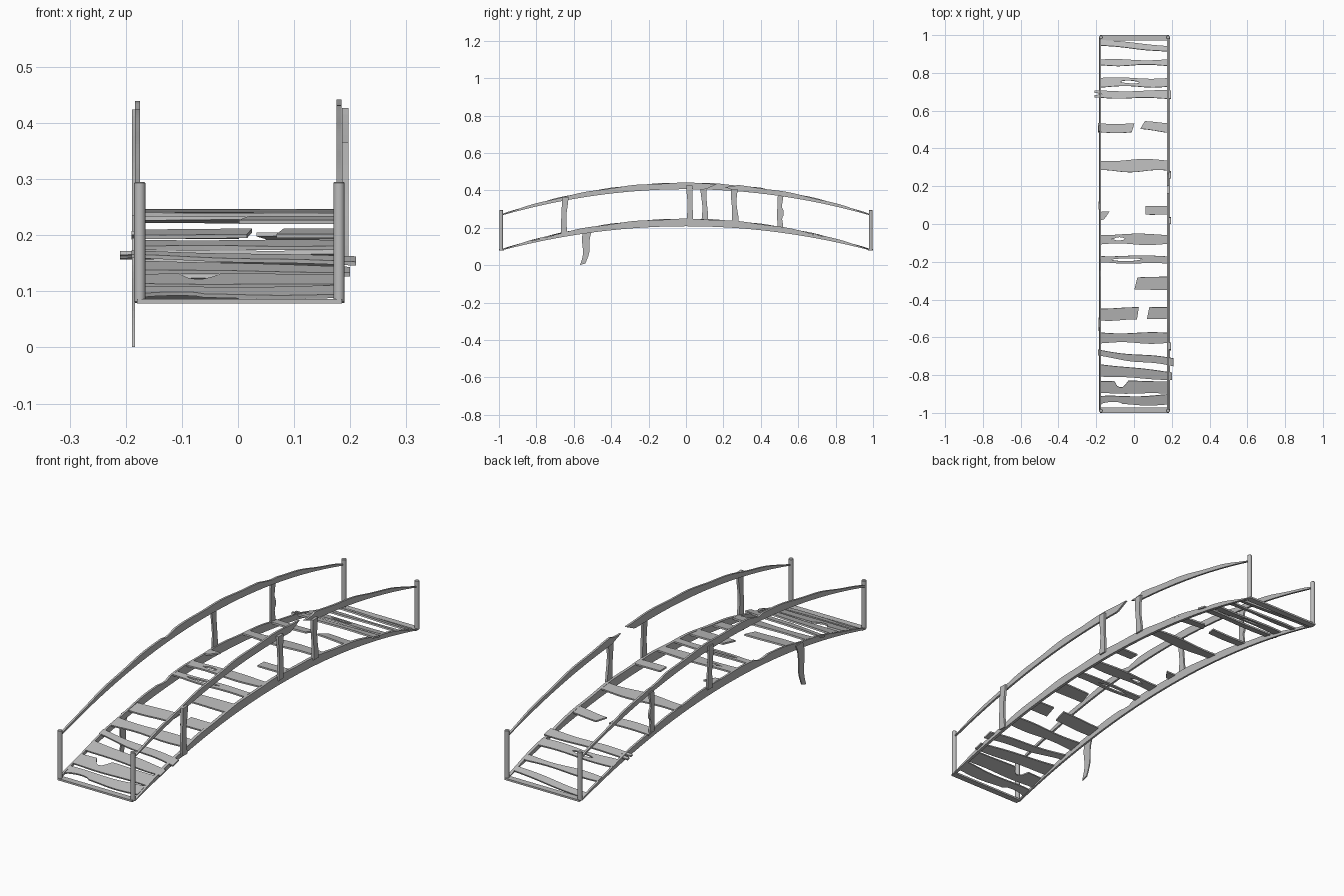
import bpy, bmesh, math
from mathutils import Vector

cube = bpy.data.objects.get("Cube")
if cube:
    bpy.data.objects.remove(cube, do_unlink=True)

# One weathered grey for everything
grey = bpy.data.materials.new("weathered_grey")
grey.use_nodes = True
COLOR = (0.5, 0.5, 0.5, 1)
grey.diffuse_color = COLOR
grey.node_tree.nodes["Principled BSDF"].inputs["Base Color"].default_value = COLOR

END = 0.985


def arch(y, foot, rise):
    return foot + rise * (1 - (y / END) ** 2)


def deck(y):
    return arch(y, 0.085, 0.162)


def handrail(y):
    return arch(y, 0.272, 0.168)


def bump(t, centre, half):
    """Rounded bump, 1 in the centre and 0 beyond the half width."""
    d = abs(t - centre) / half
    return math.sqrt(1 - d * d) if d < 1 else 0.0


def lerp(a, b, f):
    return a + (b - a) * f


def board(name, start, end, edges, place, thick, steps=24, hole=None):
    """Thin board: edges(t) gives both long edges, place(t, v) puts them in space.
    hole = (centre, half length, half share of the width)."""
    bm = bmesh.new()
    rows = []
    for i in range(steps + 1):
        t = lerp(start, end, i / steps)
        lo, hi = edges(t)
        mid, gap = (lo + hi) / 2, 0
        if hole:
            gap = (hi - lo) * hole[2] * bump(t, hole[0], hole[1])
        rows.append([bm.verts.new(place(t, v)) for v in (lo, mid - gap, mid + gap, hi)])
    for a, b in zip(rows, rows[1:]):
        for k in (0, 2):
            bm.faces.new((a[k], b[k], b[k + 1], a[k + 1]))
    bmesh.ops.remove_doubles(bm, verts=bm.verts, dist=0.0004)
    mesh = bpy.data.meshes.new(name)
    bm.to_mesh(mesh)
    bm.free()
    obj = bpy.data.objects.new(name, mesh)
    bpy.context.collection.objects.link(obj)
    mesh.materials.append(grey)
    solid = obj.modifiers.new("thickness", "SOLIDIFY")
    solid.thickness, solid.offset = thick, 0


def plank(name, left, right, x0=-0.18, x1=0.18, wave=0.004, tear0=0, tear1=0,
          notch=None, hole=None, sag=0):
    """Deck plank; left and right are its (front, back) y at both ends.
    notch = (x, half length, depth), positive from the back, negative from the front."""
    middle = (sum(left) + sum(right)) / 4
    slope = (deck(middle + 0.01) - deck(middle - 0.01)) / 0.02
    phase = middle * 37

    def edges(x):
        f = (x - x0) / (x1 - x0)
        lo, hi = lerp(left[0], right[0], f), lerp(left[1], right[1], f)
        lo += wave * math.sin(x * 21 + phase)
        hi += wave * math.sin(x * 17 + phase * 1.7)
        if notch:
            cut = notch[2] * bump(x, notch[0], notch[1])
            lo, hi = lo - min(cut, 0), hi - max(cut, 0)
        return lo, hi

    def place(x, y):
        f = (x - x0) / (x1 - x0)
        shift = (y - middle) * lerp(tear0, tear1, f)
        return Vector((x + shift, y, deck(middle) + slope * (y - middle) - 0.0035 - sag))

    board(name, x0, x1, edges, place, 0.007, hole=hole)


def beam(name, x, y0, y1, top, depth, thick, nicks=(), torn0=False, torn1=False):
    """Curved side beam that thins towards the ends; nicks = (y, half length, depth)."""
    def edges(y):
        hi = top(y)
        lo = hi - 0.006 - depth * (1 - (y / END) ** 2)
        hi += 0.002 * math.sin(y * 23 + x * 9)
        for c, half, cut in nicks:
            hi -= cut * bump(y, c, half)
        if torn0:
            lo = lerp(hi, lo, min(1, (y - y0) / 0.06))
        if torn1:
            lo = lerp(hi, lo, min(1, (y1 - y) / 0.06))
        return lo, hi

    board(name, y0, y1, edges, lambda y, z: Vector((x, y, z)), thick, steps=64)


# Lower side beams
beam("left_beam", 0.183, -END, END, deck, 0.033, 0.013, [(0.69, 0.02, 0.008)])
beam("right_beam", -0.18, -END, END, deck, 0.033, 0.009, [(-0.26, 0.02, 0.012)])

# Handrails, the left one snapped in two
beam("right_handrail", -0.179, -END, END, handrail, 0.028, 0.009,
     [(-0.24, 0.03, 0.009), (0.47, 0.05, 0.006)])
beam("left_handrail_front", 0.18, -END, 0.165, handrail, 0.028, 0.009, torn1=True)
beam("left_handrail_back", 0.18, 0.2, END, handrail, 0.028, 0.009,
     [(0.2, 0.07, 0.014)], torn0=True)


# Uprights between beams and handrails
def upright(name, x, y, z0, z1, width, thick, bow=0.004, splinter=0):
    def edges(z):
        f = (z - z0) / (z1 - z0)
        c = y + bow * math.sin(f * math.pi * 1.5 + y * 5)
        w = width / 2 * (0.88 + 0.12 * math.cos(f * 2 * math.pi))
        return c - w, c + w + splinter * bump(z, lerp(z0, z1, 0.45), 0.025)

    board(name, z0, z1, edges, lambda z, v: Vector((x, v, z)), thick, steps=16)


upright("left_upright_front", 0.191, -0.65, 0.155, 0.365, 0.035, 0.011)
upright("left_upright_middle", 0.191, 0.02, 0.232, 0.427, 0.034, 0.011, bow=0.002)
upright("left_upright_back", 0.191, 0.26, 0.23, 0.408, 0.035, 0.011)
upright("right_upright_middle", -0.185, 0.098, 0.235, 0.424, 0.034, 0.008)
upright("right_upright_back", -0.185, 0.503, 0.2, 0.377, 0.03, 0.008, splinter=0.012)


# Broken upright hanging below the right beam
def hanging_edges(z):
    f = z / 0.19
    centre = -0.552 + 0.034 * f + 0.008 * math.sin(f * 6)
    half = lerp(0.014, 0.024, f)
    return centre - half, centre + half


board("hanging_upright", 0.0, 0.19, hanging_edges,
      lambda z, y: Vector((-0.1865, y, z + (y + 0.552) * 0.3 * (1 - z / 0.19) + 0.005)),
      0.005, steps=16)

# Deck planks, front to back
plank("plank_01", (-0.955, -0.915), (-0.957, -0.905), notch=(-0.12, 0.06, -0.012))
plank("plank_02", (-0.895, -0.832), (-0.897, -0.832), wave=0.002, notch=(-0.07, 0.03, 0.035))
plank("plank_03", (-0.805, -0.742), (-0.825, -0.785), x1=0.2, wave=0.002)
plank("plank_04", (-0.7, -0.668), (-0.752, -0.712), x0=-0.19, x1=0.21)
plank("plank_05", (-0.628, -0.575), (-0.63, -0.578))
plank("plank_06_right", (-0.508, -0.445), (-0.508, -0.445), x1=0.02, tear1=0.15, sag=0.003)
plank("plank_06_left", (-0.502, -0.44), (-0.5, -0.44), x0=0.075, wave=0.001, tear0=0.2,
      sag=0.003)
plank("plank_07", (-0.348, -0.282), (-0.348, -0.28), x0=0.01, wave=0.001, tear0=0.25)
plank("plank_08", (-0.205, -0.168), (-0.21, -0.17), wave=0.003, hole=(-0.04, 0.075, 0.18))
plank("plank_09", (-0.106, -0.055), (-0.108, -0.055), hole=(-0.08, 0.026, 0.2))
plank("plank_10_right", (0.02, 0.065), (0.025, 0.065), x1=-0.145, wave=0.001, tear1=0.7)
plank("plank_10_left", (0.05, 0.095), (0.05, 0.095), x0=0.06, wave=0.001)
plank("plank_11", (0.28, 0.338), (0.28, 0.338), wave=0.006)
plank("plank_12_right", (0.483, 0.535), (0.487, 0.53), x0=-0.19, x1=-0.005, tear1=0.3)
plank("plank_12_left", (0.5, 0.54), (0.485, 0.535), x0=0.04, x1=0.19, tear0=0.6)
plank("plank_13", (0.668, 0.704), (0.665, 0.705), x0=-0.21, x1=0.196, wave=0.003,
      hole=(-0.21, 0.035, 0.15))
plank("plank_14", (0.727, 0.772), (0.727, 0.772), hole=(-0.02, 0.05, 0.18))
plank("plank_15", (0.84, 0.868), (0.84, 0.87))
plank("plank_16", (0.945, 0.974), (0.912, 0.942), wave=0.002)

# End sills and corner posts
for end, sy in (("front", -1), ("back", 1)):
    board(end + "_sill", -0.18, 0.185, lambda x: (sy * 0.986 - 0.014, sy * 0.986 + 0.014),
          lambda x, y: Vector((x, y, 0.082)), 0.008, steps=1)
    for side, x in (("left", 0.18), ("right", -0.175)):
        bpy.ops.mesh.primitive_cylinder_add(vertices=16, radius=0.01, depth=0.215,
                                            location=(x, sy * 0.988, 0.1875))
        post = bpy.context.object
        post.name = end + "_" + side + "_post"
        post.data.materials.append(grey)
        rim = post.modifiers.new("rim", "BEVEL")
        rim.width, rim.limit_method, rim.angle_limit = 0.002, "ANGLE", math.radians(60)
        bpy.ops.object.shade_smooth_by_angle()
